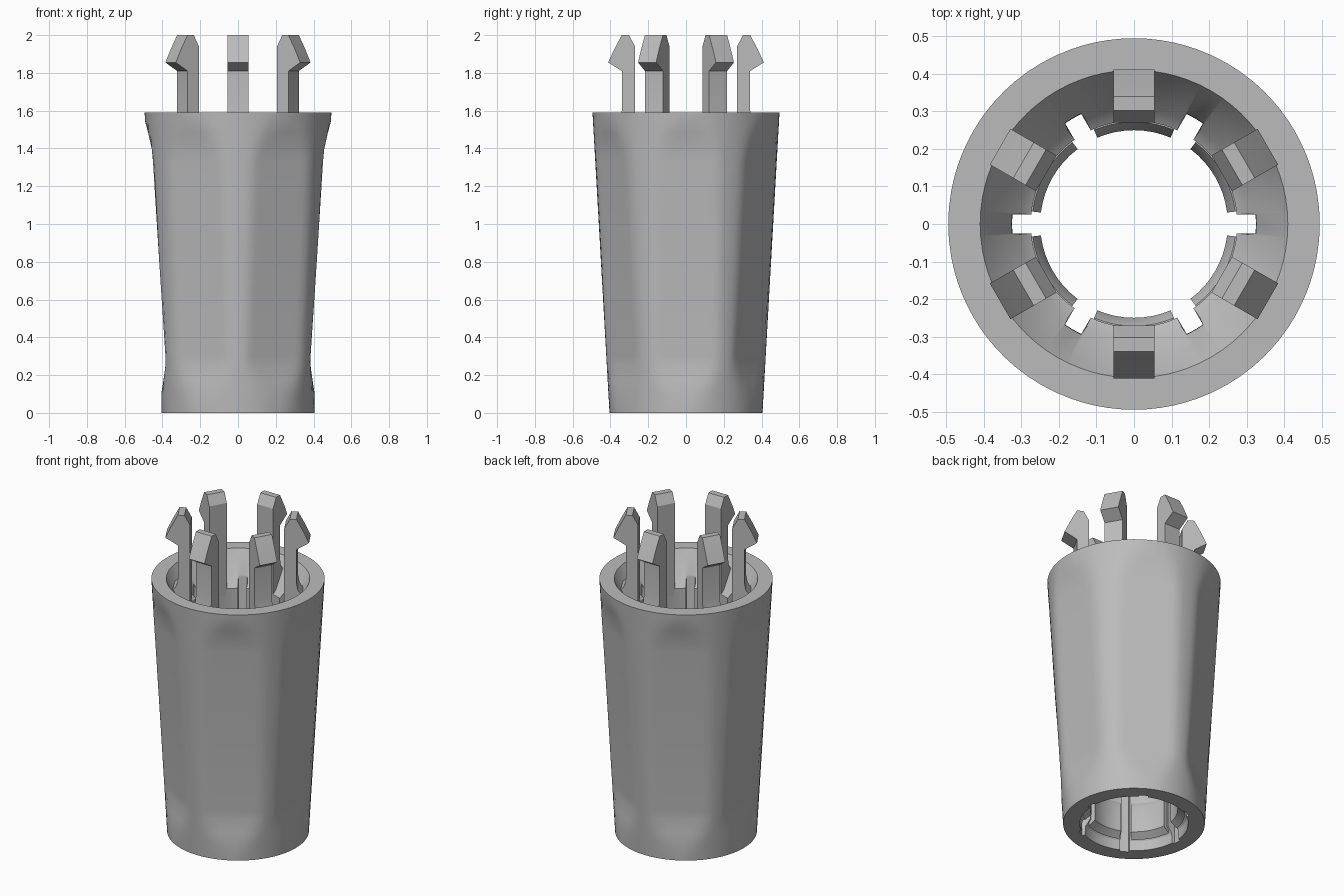
import bpy, bmesh, math
from math import radians, cos, sin

if "Cube" in bpy.data.objects:
    bpy.data.objects.remove(bpy.data.objects["Cube"], do_unlink=True)

grey = bpy.data.materials.new("plain_grey")
grey.use_nodes = True
grey.diffuse_color = (0.5, 0.5, 0.5, 1)
grey.node_tree.nodes["Principled BSDF"].inputs["Base Color"].default_value = (0.5, 0.5, 0.5, 1)


def finish(name, bm, angle=30):
    bmesh.ops.recalc_face_normals(bm, faces=bm.faces)
    mesh = bpy.data.meshes.new(name)
    bm.to_mesh(mesh)
    bm.free()
    mesh.materials.append(grey)
    obj = bpy.data.objects.new(name, mesh)
    bpy.context.collection.objects.link(obj)
    bpy.ops.object.select_all(action="DESELECT")
    obj.select_set(True)
    bpy.context.view_layer.objects.active = obj
    bpy.ops.object.shade_smooth_by_angle(angle=radians(angle))
    return obj


def polar(r, a, z):
    return (r * cos(radians(a)), r * sin(radians(a)), z)


def loft(bm, columns, closed):
    """Join columns of points, each a closed profile, side by side."""
    cols = [[bm.verts.new(p) for p in col] for col in columns]
    n = len(cols[0])
    pairs = list(zip(cols, cols[1:] + cols[:1])) if closed else list(zip(cols, cols[1:]))
    for a, b in pairs:
        for i in range(n):
            j = (i + 1) % n
            bm.faces.new((a[i], b[i], b[j], a[j]))
    if not closed:
        bm.faces.new(cols[0])
        bm.faces.new(cols[-1])


# Outer wall: a cone cut by six flats that fade out at both ends
HEIGHT, BASE, TOP = 1.59, 0.405, 0.495
FLATS = [(0, 0.405), (0.1, 0.406), (0.17, 0.395), (0.25, 0.384), (0.3, 0.384), (0.8, 0.417),
         (1.33, 0.45), (1.4, 0.457), (1.48, 0.475), (1.54, 0.491), (HEIGHT, 0.497)]


def outer_radius(z, flat, offset):
    cone = BASE + (TOP - BASE) * z / HEIGHT
    off = min(offset % 60, 60 - offset % 60)
    return min(cone, flat / cos(radians(off)))


# Inner wall: funnel mouth, bore and a slightly wider foot; slots run full height
PLAIN = [(0.41, HEIGHT), (0.305, 1.42), (0.275, 1.40), (0.275, 0.1), (0.305, 0.06), (0.31, 0)]
SLOT = [(0.41, HEIGHT), (0.328, 1.458), (0.326, 1.45), (0.325, 0.1), (0.325, 0.06), (0.325, 0)]
SLOT_OFFSETS = [-4.4, 0, 4.4]
PLAIN_OFFSETS = [5.2, 10, 14, 18, 22, 26, 30, 34, 38, 42, 46, 50, 54.8]

columns = []
for k in range(6):
    for off in SLOT_OFFSETS + PLAIN_OFFSETS:
        a = 60 * k + off
        inner = SLOT if off in SLOT_OFFSETS else PLAIN
        columns.append([polar(outer_radius(z, f, off), a, z) for z, f in FLATS]
                       + [polar(r, a, z) for r, z in inner])
bm = bmesh.new()
loft(bm, columns, True)
finish("sleeve_body", bm)

# Raised lips inside the bore, between the slots
LIP = [(0.29, 0.06), (0.25, 0.09), (0.25, 0.25), (0.272, 0.29), (0.29, 0.29)]
bm = bmesh.new()
for k in range(6):
    loft(bm, [[polar(r, 60 * k + 7 + 46 * i / 8, z) for r, z in LIP] for i in range(9)], False)
finish("inner_lips", bm)

# Six hooked snap arms standing in the mouth
ARM = [(0.27, 1.36), (0.27, 1.94), (0.302, 2.0), (0.34, 2.0), (0.38, 1.925), (0.412, 1.855),
       (0.34, 1.81), (0.34, 1.6), (0.348, 1.555), (0.37, 1.525), (0.385, 1.515), (0.36, 1.36)]
HALF_WIDTH = 0.055
for k in range(6):
    bm = bmesh.new()
    loft(bm, [[(r, side * HALF_WIDTH, z) for r, z in ARM] for side in (-1, 1)], False)
    arm = finish(f"snap_arm_{k + 1}", bm, 20)
    arm.rotation_euler.z = radians(30 + 60 * k)
